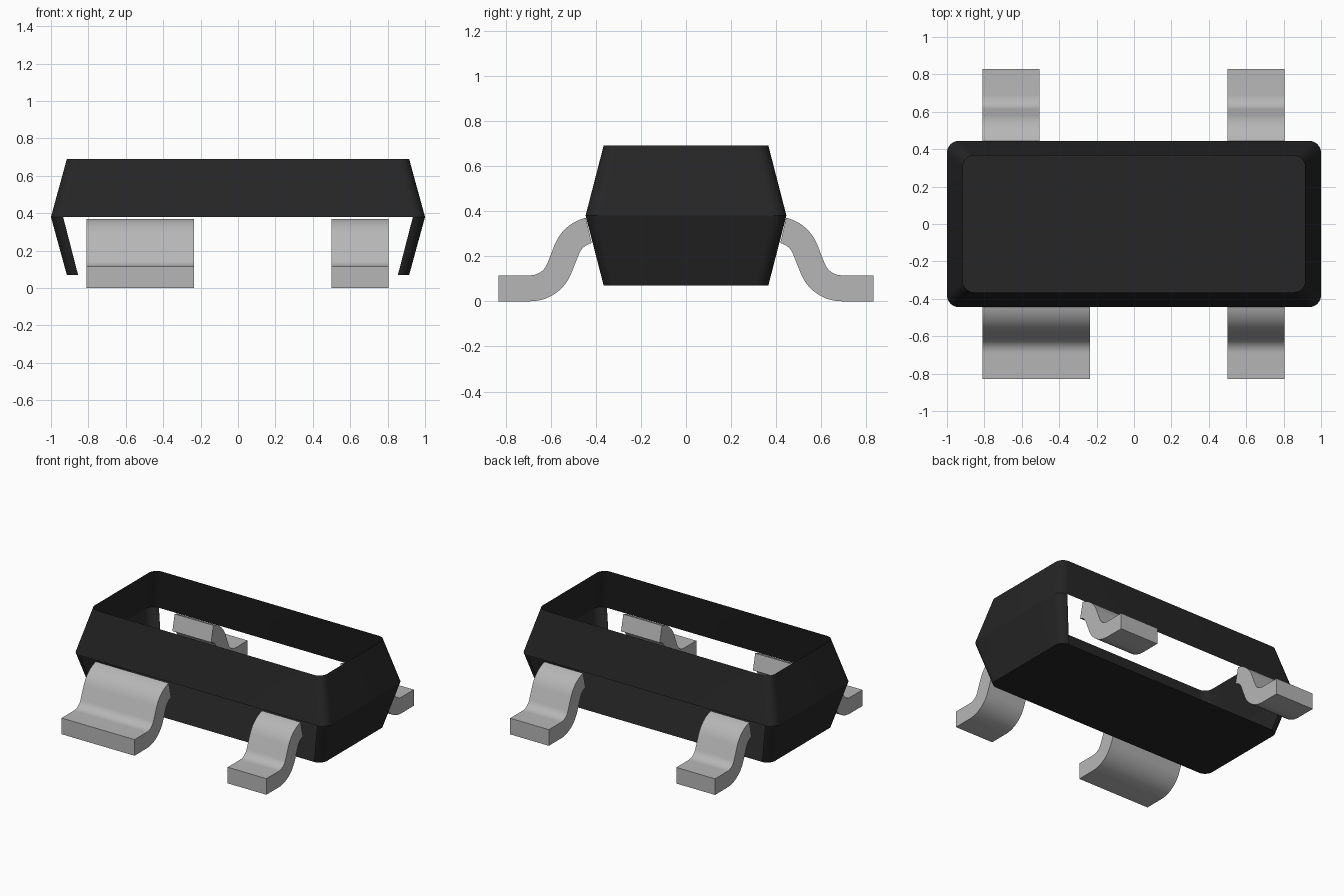
import bpy
import bmesh
import math

if "Cube" in bpy.data.objects:
    bpy.data.objects.remove(bpy.data.objects["Cube"], do_unlink=True)


def material(name, rgb, rough):
    mat = bpy.data.materials.new(name)
    mat.use_nodes = True
    mat.diffuse_color = (*rgb, 1)
    bsdf = mat.node_tree.nodes["Principled BSDF"]
    bsdf.inputs["Base Color"].default_value = (*rgb, 1)
    bsdf.inputs["Roughness"].default_value = rough
    return mat


BLACK = material("black_plastic", (0.019, 0.019, 0.019), 0.6)
METAL = material("grey_metal", (0.47, 0.47, 0.47), 0.4)


def finish(bm, name, mat):
    bmesh.ops.recalc_face_normals(bm, faces=bm.faces)
    mesh = bpy.data.meshes.new(name)
    bm.to_mesh(mesh)
    bm.free()
    mesh.materials.append(mat)
    obj = bpy.data.objects.new(name, mesh)
    bpy.context.collection.objects.link(obj)
    bpy.ops.object.select_all(action="DESELECT")
    obj.select_set(True)
    bpy.context.view_layer.objects.active = obj
    bpy.ops.object.shade_smooth_by_angle(angle=math.radians(25))
    return obj


# Package shell: rounded rectangles lofted through three heights
CORNER_STEPS = 8


def rounded_ring(bm, half_x, half_y, z, radius):
    ring = []
    corners = [(1, 1), (-1, 1), (-1, -1), (1, -1)]
    for i, (sx, sy) in enumerate(corners):
        for k in range(CORNER_STEPS + 1):
            a = math.pi / 2 * (i + k / CORNER_STEPS)
            ring.append(bm.verts.new((sx * (half_x - radius) + radius * math.cos(a),
                                      sy * (half_y - radius) + radius * math.sin(a), z)))
    return ring


bm = bmesh.new()
bottom = rounded_ring(bm, 0.915, 0.365, 0.07, 0.06)
middle = rounded_ring(bm, 1.0, 0.445, 0.38, 0.065)
top = rounded_ring(bm, 0.915, 0.365, 0.69, 0.06)
count = len(bottom)
for lower, upper in ((bottom, middle), (middle, top)):
    for i in range(count):
        j = (i + 1) % count
        # The long lower sides are open where the leads come out
        long_side = abs(lower[i].co.x - lower[j].co.x) > 1
        if not (lower is bottom and long_side):
            bm.faces.new((lower[i], lower[j], upper[j], upper[i]))
bm.faces.new(bottom[::-1])
finish(bm, "package_shell", BLACK)


# Gull-wing leads: two opposite bends joined by a straight slope, then a flat foot
SLOPE = math.radians(68)
START = math.radians(13)
INNER, OUTER = 0.08, 0.195
BEND_STEPS = 10


def lead_profile():
    upper, lower = [], []
    for k in range(BEND_STEPS + 1):
        a = START + (SLOPE - START) * k / BEND_STEPS
        s, c = math.sin(a), math.cos(a)
        upper.append((0.40 + OUTER * s, 0.18 + OUTER * c))
        lower.append((0.40 + INNER * s, 0.18 + INNER * c))
    for k in range(BEND_STEPS + 1):
        a = SLOPE * (1 - k / BEND_STEPS)
        s, c = math.sin(a), math.cos(a)
        upper.append((0.69 - INNER * s, 0.195 - INNER * c))
        lower.append((0.69 - OUTER * s, 0.195 - OUTER * c))
    upper.append((0.83, 0.115))
    lower.append((0.83, 0.0))
    return upper + lower[::-1]


def lead(name, x0, x1, side):
    bm = bmesh.new()
    face = bm.faces.new([bm.verts.new((x0, side * y, z)) for y, z in lead_profile()])
    swept = bmesh.ops.extrude_face_region(bm, geom=[face], use_keep_orig=True)
    verts = [v for v in swept["geom"] if isinstance(v, bmesh.types.BMVert)]
    bmesh.ops.translate(bm, verts=verts, vec=(x1 - x0, 0, 0))
    finish(bm, name, METAL)


lead("front_right_wide_lead", -0.81, -0.235, -1)
lead("front_left_lead", 0.5, 0.805, -1)
lead("back_right_lead", -0.81, -0.505, 1)
lead("back_left_lead", 0.5, 0.805, 1)
